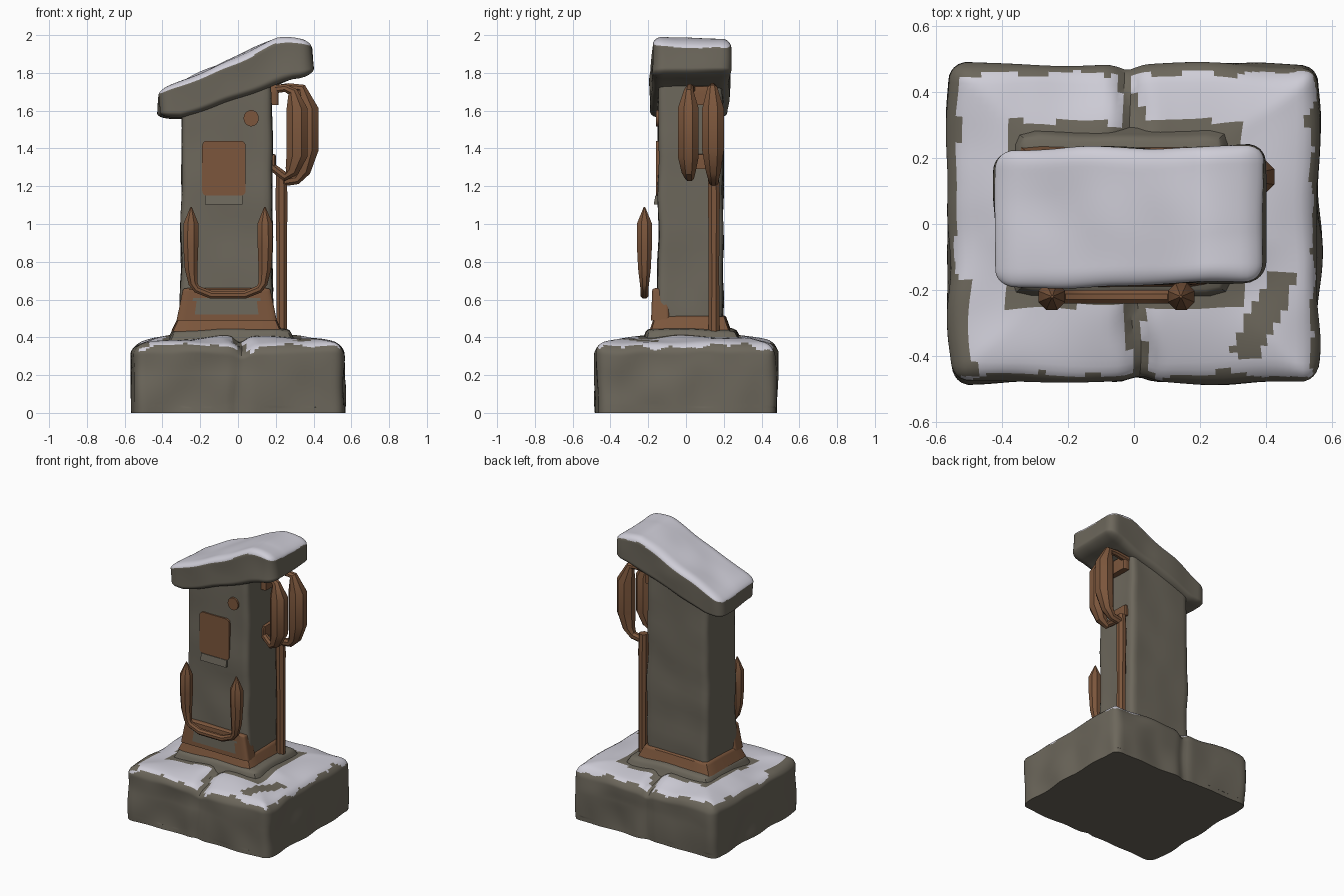
import bpy, bmesh, math
from mathutils import Vector, noise

if "Cube" in bpy.data.objects:
    bpy.data.objects.remove(bpy.data.objects["Cube"])


def material(name, rgb):
    m = bpy.data.materials.new(name)
    m.diffuse_color = (*rgb, 1)
    m.use_nodes = True
    m.node_tree.nodes["Principled BSDF"].inputs["Base Color"].default_value = m.diffuse_color
    return m


STONE = material("grey stone", (0.15, 0.135, 0.105))
RUST = material("brown rust", (0.20, 0.093, 0.045))
SNOW = material("pale snow", (0.62, 0.61, 0.68))


def finish(name, bm, mats, rule=None):
    bmesh.ops.recalc_face_normals(bm, faces=bm.faces)
    bm.normal_update()
    for f in bm.faces:
        f.material_index = rule(f.calc_center_median(), f.normal) if rule else 0
    me = bpy.data.meshes.new(name)
    bm.to_mesh(me)
    bm.free()
    for m in mats:
        me.materials.append(m)
    ob = bpy.data.objects.new(name, me)
    bpy.context.collection.objects.link(ob)
    return ob


def block(name, half, centre, radius=(0, 0, 0), cuts=6, mats=(STONE,), rule=None,
          warp=None, rough=0, round_bottom=False):
    """Rounded box, optionally warped by a function and roughened."""
    bm = bmesh.new()
    bmesh.ops.create_cube(bm, size=2)
    bmesh.ops.subdivide_edges(bm, edges=bm.edges[:], cuts=cuts, use_grid_fill=True)
    for v in bm.verts:
        p = Vector([v.co[i] * half[i] for i in range(3)])
        d = Vector((0, 0, 0))
        q = p.copy()
        for i in range(3):
            r = radius[i]
            if r == 0 or (i == 2 and p.z < 0 and not round_bottom):
                continue
            lim = half[i] - r
            q[i] = max(-lim, min(lim, p[i]))
            d[i] = (p[i] - q[i]) / r
        if d.length > 1:
            d.normalize()
        p = q + Vector([d[i] * radius[i] for i in range(3)])
        if warp:
            p = warp(p)
        p += Vector(centre)
        if rough:
            n = noise.noise_vector(p * 4.5) * rough
            if p.z < 0.03:
                n.z = 0
            p += n
        v.co = p
    return finish(name, bm, mats, rule)


def tube(name, pts, radii, sides=8):
    """Tube of changing thickness along a path near the xz plane."""
    bm = bmesh.new()
    pts = [Vector(p) for p in pts]
    rings = []
    for i, p in enumerate(pts):
        t = (pts[min(i + 1, len(pts) - 1)] - pts[max(i - 1, 0)]).normalized()
        a = t.cross(Vector((0, 1, 0))).normalized()
        b = t.cross(a)
        rings.append([bm.verts.new(p + (a * math.cos(k) + b * math.sin(k)) * radii[i])
                      for k in [2 * math.pi * (j + 0.5) / sides for j in range(sides)]])
    for r, s in zip(rings, rings[1:]):
        for j in range(sides):
            k = (j + 1) % sides
            bm.faces.new((r[j], r[k], s[k], s[j]))
    bm.faces.new(rings[0])
    bm.faces.new(rings[-1])
    return finish(name, bm, (RUST,))


# Cracked base slab with patchy snow on top
def crack(y):
    return -0.015 * (1 if y > 0 else -0.5) + 0.012 * math.sin(y * 25)


def base_warp(p):
    e = max(abs(p.x) / 0.55, abs(p.y) / 0.47)
    c = math.exp(-((p.x - crack(p.y)) / 0.04) ** 2)
    up = max(0, p.z / 0.18)
    z = p.z + up * (0.045 * (1 - min(1, e) ** 4) - 0.035 * c)
    return Vector((p.x, p.y * (1 - 0.035 * c), z))


def base_rule(c, n):
    w = noise.noise(Vector((c.x, c.y, 3)) * 9)
    e = max(abs(c.x) / 0.56, abs(c.y) / 0.475)
    if c.z < 0.31 or n.z < 0.35 or e > 0.96 + 0.07 * w:
        return 0
    if abs(c.x - crack(c.y)) < 0.028 + 0.015 * w:
        return 0
    if -0.39 < c.x < 0.33 and -0.25 < c.y < 0.31 + 0.02 * w:
        return 0
    if c.x < -0.49 + 0.03 * w and -0.46 < c.y < -0.16:
        return 0
    if abs(c.x - 0.39 - 0.45 * (c.y + 0.28)) < 0.05 + 0.02 * w and -0.4 < c.y < -0.15:
        return 0
    return 1


block("base_slab", (0.56, 0.475, 0.18), (0, 0, 0.18), (0.05, 0.05, 0.05), 48,
      (STONE, SNOW), base_rule, base_warp, 0.022)


def taper(hz, k):
    def f(p):
        s = 1 - k * (p.z / hz + 1) / 2
        return Vector((p.x * s, p.y * s, p.z))
    return f


# Plinth and rusty skirt round the foot of the pillar
block("plinth", (0.36, 0.28, 0.06), (-0.035, 0.03, 0.385), (0.05, 0.05, 0.02), 10,
      warp=taper(0.06, 0.16), rough=0.012)
block("rust_skirt", (0.29, 0.215, 0.04), (-0.06, 0.023, 0.475), (0.03, 0.03, 0.01), 8,
      (RUST,), warp=taper(0.04, 0.13), rough=0.006)
block("skirt_front", (0.265, 0.05, 0.085), (-0.06, -0.135, 0.575), (0.02, 0.02, 0.01), 22,
      (RUST, STONE),
      lambda c, n: int(n.y < -0.5 and -0.23 < c.x < 0.11 and 0.52 < c.z < 0.605),
      taper(0.085, 0.13))


# Pillar with a slanted top that meets the cap
def pillar_warp(p):
    t = (p.z + 0.6) / 1.2
    top = 1.71 + 0.36 * (p.x - 0.06)
    return Vector((p.x * (1.02 - 0.03 * t), p.y, 0.44 + t * (top - 0.44)))


block("pillar", (0.24, 0.172, 0.6), (-0.06, 0.024, 0), (0.035, 0.035, 0), 18,
      warp=pillar_warp, rough=0.012)


# Sloping cap stone with snow on its upper side
def cap_warp(p):
    x = p.x - 0.015
    t = (p.z / 0.1 + 1) / 2
    low = 1.56 + 0.345 * max(0, x + 0.3)
    high = 1.70 + 0.455 * (x + 0.42) - 0.9 * max(0, x - 0.2) ** 1.3
    return Vector((x + 0.012 * (x > 0.3) * (1 - t), p.y + 0.02 * p.x, low + t * (high - low)))


def cap_rule(c, n):
    w = noise.noise(c * 8)
    edge = 1.70 + 0.455 * (c.x + 0.42) - 0.9 * max(0, c.x - 0.2) ** 1.3 - c.z
    return int(n.z > 0.25 and edge < 0.035 + 0.02 * w)


block("cap_stone", (0.405, 0.207, 0.1), (0, 0.022, 0), (0.06, 0.055, 0.035), 34,
      (STONE, SNOW), cap_rule, cap_warp, 0.014, True)

# Front panel, round spot and small sloping ledge
block("rust_panel", (0.115, 0.01, 0.145), (-0.075, -0.148, 1.295), (0.025, 0, 0.025), 16,
      (RUST,), round_bottom=True)
block("rust_spot", (0.04, 0.01, 0.043), (0.07, -0.148, 1.56), (0.04, 0, 0.043), 10,
      (RUST,), round_bottom=True)
block("ledge", (0.10, 0.025, 0.024), (-0.075, -0.146, 1.126), cuts=2,
      warp=lambda p: Vector((p.x, p.y * (1 - 0.35 * (p.z / 0.024 + 1) / 2), p.z)))

# U shaped handle with two pointed grips
Y = -0.22
side = [(0.195, 1.09, 0.004), (0.196, 1.0, 0.044), (0.197, 0.88, 0.043),
        (0.195, 0.76, 0.036), (0.185, 0.685, 0.026), (0.165, 0.655, 0.022), (0.09, 0.625, 0.022)]
path = [(-1, s) for s in side] + [(1, s) for s in reversed(side)]
tube("front_handle", [(-0.053 + k * s[0], Y, s[1]) for k, s in path], [s[2] for k, s in path])

# Pole and the pair of spindles hung on the right side
tube("side_pole", [(0.232, 0.148, 0.43), (0.232, 0.148, 0.8), (0.23, 0.148, 1.15), (0.23, 0.146, 1.27)],
     [0.031, 0.030, 0.034, 0.03])
tube("front_spindle",
     [(0.17, 0.035, 1.71), (0.25, 0.02, 1.72), (0.29, 0.014, 1.70), (0.312, 0.012, 1.61),
      (0.312, 0.012, 1.36), (0.285, 0.014, 1.28), (0.25, 0.018, 1.25), (0.17, 0.03, 1.31)],
     [0.024, 0.022, 0.028, 0.06, 0.06, 0.04, 0.026, 0.022])
tube("rear_spindle",
     [(0.17, 0.14, 1.71), (0.27, 0.14, 1.725), (0.335, 0.14, 1.72), (0.368, 0.143, 1.61),
      (0.368, 0.143, 1.39), (0.345, 0.145, 1.28), (0.31, 0.146, 1.235), (0.22, 0.147, 1.22)],
     [0.024, 0.022, 0.027, 0.062, 0.062, 0.042, 0.028, 0.025])
block("upper_bracket", (0.035, 0.075, 0.05), (0.18, 0.08, 1.68), (0.01, 0.02, 0.01), 4, (RUST,))
block("lower_bracket", (0.022, 0.07, 0.04), (0.18, 0.08, 1.33), (0.01, 0.02, 0.01), 4, (RUST,))

# Smooth shading with crisp edges
for ob in bpy.context.collection.objects:
    ob.select_set(True)
    bpy.context.view_layer.objects.active = ob
bpy.ops.object.shade_smooth_by_angle(angle=math.radians(35))
